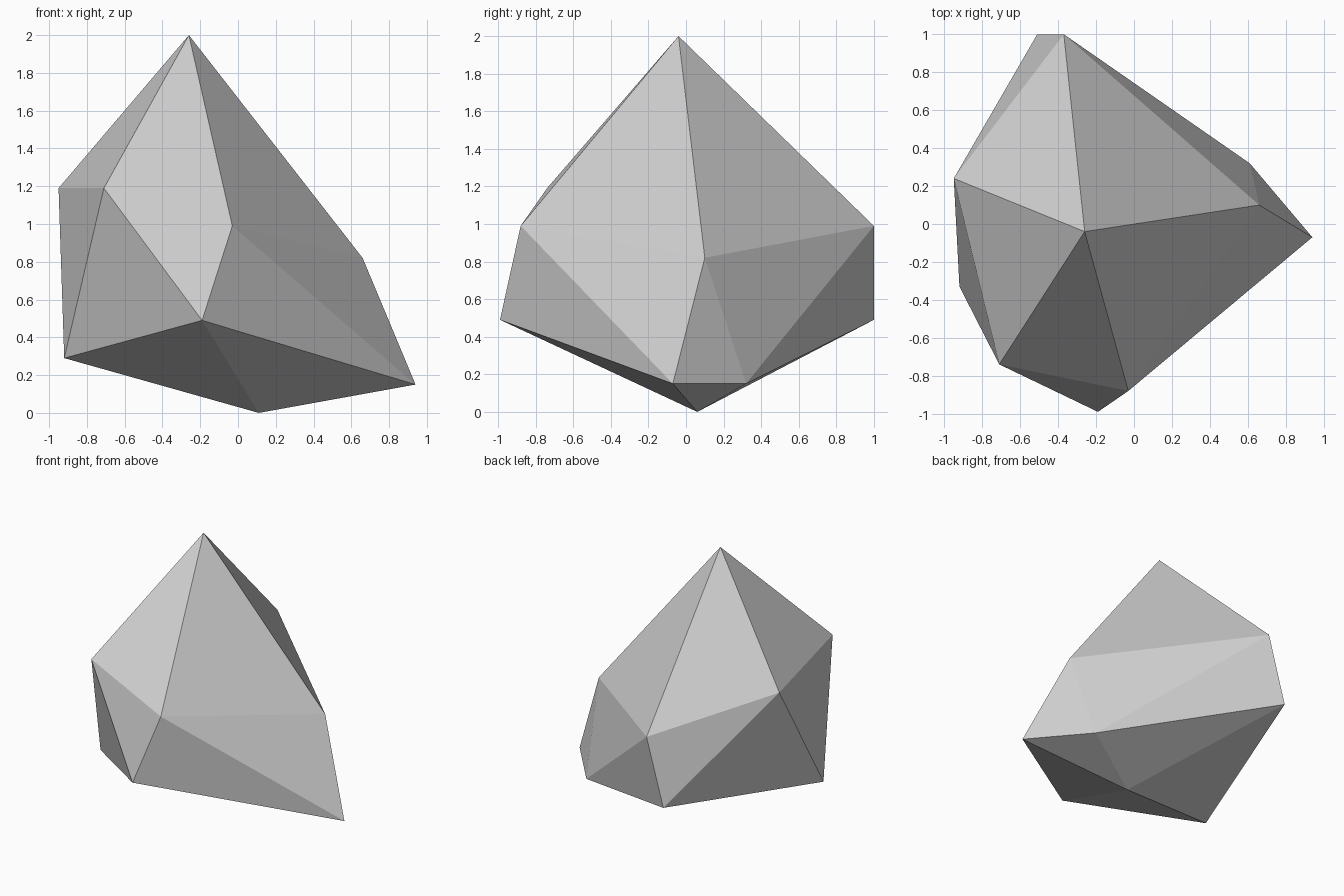
import bpy
import bmesh

# Remove the default cube
cube = bpy.data.objects.get("Cube")
if cube:
    bpy.data.objects.remove(cube, do_unlink=True)

# Stone colour
GREY = (0.62, 0.62, 0.62, 1.0)
stone = bpy.data.materials.new("stone_grey")
stone.use_nodes = True
stone.diffuse_color = GREY
stone.node_tree.nodes["Principled BSDF"].inputs["Base Color"].default_value = GREY

# Rough twenty-sided stone: a peak, two staggered rings of five, and a foot
peak = (-0.26, -0.04, 2.0)
upper_ring = [(-0.95, 0.24, 1.19), (-0.71, -0.74, 1.19), (-0.03, -0.88, 0.99),
              (0.66, 0.10, 0.82), (-0.37, 1.0, 0.99)]
lower_ring = [(-0.92, -0.33, 0.29), (-0.19, -0.99, 0.49), (0.94, -0.07, 0.15),
              (0.61, 0.32, 0.15), (-0.51, 1.0, 0.49)]
foot = (0.11, 0.06, 0.0)

bm = bmesh.new()
top, bottom = bm.verts.new(peak), bm.verts.new(foot)
upper = [bm.verts.new(p) for p in upper_ring]
lower = [bm.verts.new(p) for p in lower_ring]

# Each step round the stone adds a cap facet, two side facets and a base facet
for i in range(5):
    j = (i + 1) % 5
    bm.faces.new((top, upper[i], upper[j]))
    bm.faces.new((upper[i], lower[i], upper[j]))
    bm.faces.new((upper[j], lower[i], lower[j]))
    bm.faces.new((bottom, lower[j], lower[i]))
bmesh.ops.recalc_face_normals(bm, faces=bm.faces[:])

mesh = bpy.data.meshes.new("rock")
bm.to_mesh(mesh)
bm.free()
mesh.materials.append(stone)
rock = bpy.data.objects.new("rock", mesh)
bpy.context.collection.objects.link(rock)
